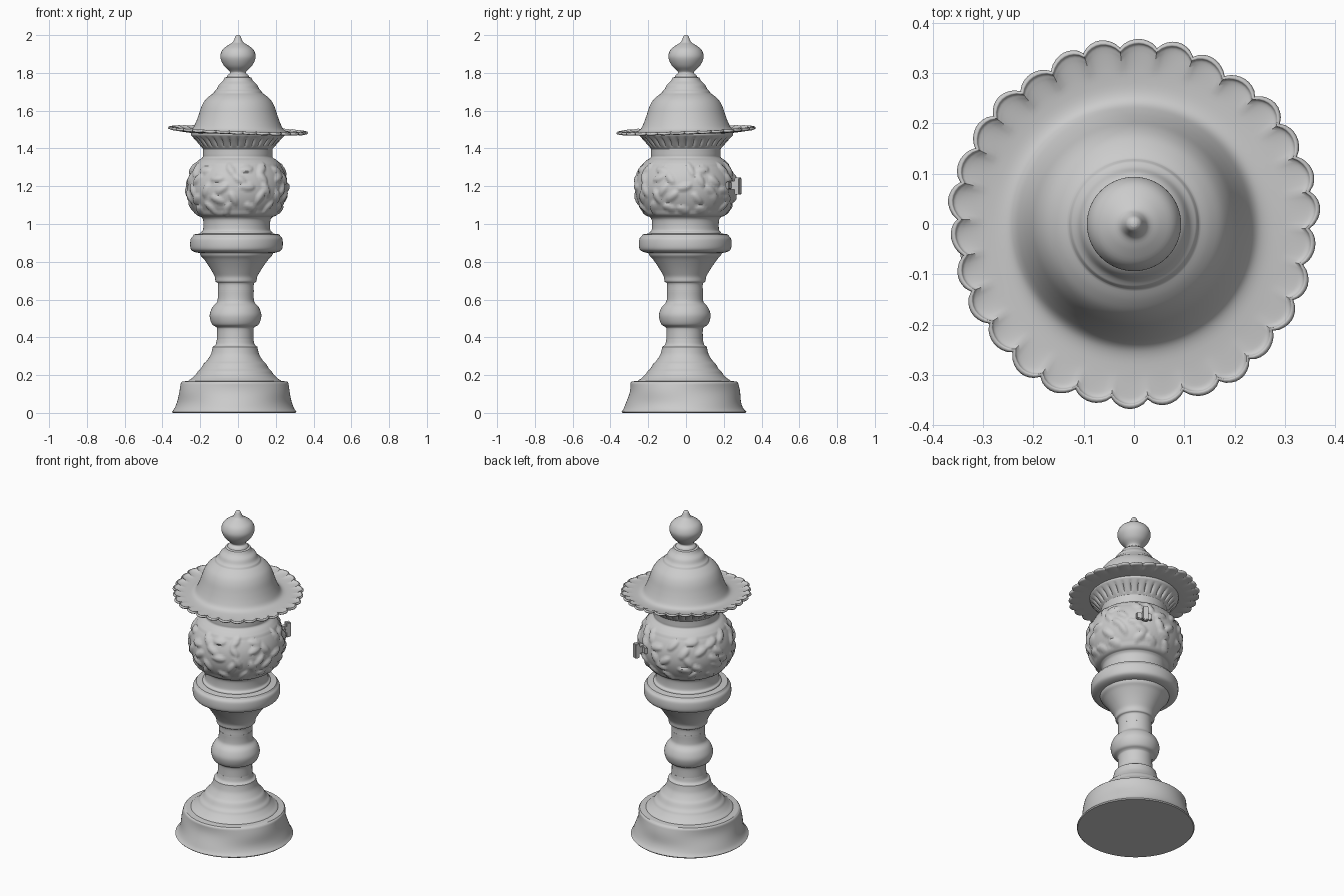
import bpy, bmesh, math, random
from mathutils import Vector, Matrix

old = bpy.data.objects.get("Cube")
if old:
    bpy.data.objects.remove(old, do_unlink=True)

metal = bpy.data.materials.new("plain_grey")
metal.use_nodes = True
GREY = (0.6, 0.6, 0.6, 1)
metal.diffuse_color = GREY
metal.node_tree.nodes["Principled BSDF"].inputs["Base Color"].default_value = GREY


def spline(pts, steps):
    """Smooth curve through profile points; a repeated point makes a corner."""
    p = [Vector(q) for q in pts]
    p = [p[0]] + p + [p[-1]]
    out = []
    for a, b, c, d in zip(p, p[1:], p[2:], p[3:]):
        if (b - c).length < 1e-6:
            continue
        for i in range(steps):
            t = i / steps
            out.append(0.5 * (2 * b + (c - a) * t + (2 * a - 5 * b + 4 * c - d) * t * t
                              + (3 * b - a - 3 * c + d) * t ** 3))
    return out + [p[-1]]


def finish(name, bm, angle=40):
    bmesh.ops.recalc_face_normals(bm, faces=bm.faces)
    mesh = bpy.data.meshes.new(name)
    bm.to_mesh(mesh)
    bm.free()
    mesh.materials.append(metal)
    obj = bpy.data.objects.new(name, mesh)
    bpy.context.collection.objects.link(obj)
    bpy.ops.object.select_all(action='DESELECT')
    obj.select_set(True)
    bpy.context.view_layer.objects.active = obj
    bpy.ops.object.shade_smooth_by_angle(angle=math.radians(angle))
    return obj


def lathe(name, pts, segs=96, steps=4, warp=None):
    """Turned part with closed ends; warp(angle, r, z) adds carved detail."""
    bm = bmesh.new()
    rings = []
    for r, z in spline(pts, steps):
        ring = []
        for i in range(segs):
            a = math.tau * i / segs
            rr, zz = warp(a, r, z) if warp else (r, z)
            lean = max(0, 1 - z / 1.5)      # the stem leans slightly off centre
            ring.append(bm.verts.new((rr * math.cos(a) - 0.02 * lean,
                                      rr * math.sin(a) - 0.01 * lean, zz)))
        rings.append(ring)
    for low, high in zip(rings, rings[1:]):
        for i in range(segs):
            j = (i + 1) % segs
            bm.faces.new((low[i], low[j], high[j], high[i]))
    bm.faces.new(rings[0][::-1])
    bm.faces.new(rings[-1])
    return finish(name, bm)


# Foot: flared plinth with a slightly worn wall
def worn(a, r, z):
    return r + 0.004 * math.sin(3 * a) * math.sin(40 * z), z


lathe("plinth", [(0.325, 0), (0.33, 0.006), (0.33, 0.006), (0.316, 0.025), (0.303, 0.06),
                 (0.292, 0.11), (0.285, 0.158), (0.285, 0.158), (0.278, 0.166),
                 (0.278, 0.166), (0.24, 0.17)], warp=worn)
lathe("foot_dome", [(0.25, 0.16), (0.243, 0.172), (0.225, 0.185), (0.205, 0.205),
                    (0.195, 0.22), (0.18, 0.235), (0.165, 0.26), (0.15, 0.275),
                    (0.13, 0.305), (0.122, 0.33), (0.118, 0.35), (0.118, 0.35),
                    (0.103, 0.362), (0.097, 0.39)])

# Stem with its knob and the cup above
lathe("stem_knob", [(0.097, 0.38), (0.096, 0.44), (0.103, 0.455), (0.122, 0.467),
                    (0.134, 0.495), (0.136, 0.525), (0.122, 0.56), (0.1, 0.585),
                    (0.095, 0.61), (0.095, 0.65)])
lathe("cup", [(0.095, 0.64), (0.095, 0.685), (0.108, 0.695), (0.112, 0.72), (0.125, 0.745),
              (0.147, 0.78), (0.172, 0.815), (0.19, 0.835), (0.197, 0.86)])
lathe("collar_band", [(0.18, 0.845), (0.215, 0.85), (0.238, 0.862), (0.245, 0.885),
                      (0.243, 0.92), (0.232, 0.935), (0.232, 0.935), (0.226, 0.945),
                      (0.226, 0.945), (0.19, 0.95)])

# Globe carved with scattered leaves and scrolls
random.seed(4)
leaves = []
for row in range(5):
    for k in range(14):
        leaves.append((math.tau * (k + row % 2 / 2 + random.uniform(-0.25, 0.25)) / 14,
                       1.085 + row * 0.05 + random.uniform(-0.012, 0.012),
                       random.uniform(-1.2, 1.2)))


def carve(a, r, z):
    bump = 0
    for la, lz, tilt in leaves:
        du = math.remainder(a - la, math.tau) * 0.26
        dv = z - lz
        if abs(du) < 0.08 and abs(dv) < 0.08:
            u = du * math.cos(tilt) + dv * math.sin(tilt)
            v = dv * math.cos(tilt) - du * math.sin(tilt)
            bump = max(bump, 1 - (u / 0.042) ** 2 - (v / 0.02) ** 2)
    return r + 0.012 * math.sqrt(bump) - 0.004 * (1.06 < z < 1.31), z


lathe("globe", [(0.19, 0.935), (0.19, 0.955), (0.178, 0.97), (0.178, 1.02), (0.19, 1.038),
                (0.19, 1.038), (0.215, 1.05), (0.248, 1.1), (0.266, 1.15), (0.27, 1.2),
                (0.262, 1.25), (0.24, 1.3), (0.21, 1.335), (0.186, 1.352),
                (0.184, 1.37), (0.184, 1.405)], segs=192, steps=5, warp=carve)


# Fluted flare under the lid
def flute(a, r, z):
    depth = 0.012 * math.sin(math.pi * min(1, max(0, (z - 1.405) / 0.06)))
    return r - depth * (1 - abs(math.sin(16 * a))) ** 2, z


lathe("fluted_flare", [(0.18, 1.39), (0.186, 1.4), (0.2, 1.415), (0.22, 1.438),
                       (0.238, 1.458), (0.248, 1.47), (0.248, 1.47), (0.25, 1.482),
                       (0.25, 1.482), (0.22, 1.49)], segs=256, warp=flute)


# Bell lid with a tilted scalloped brim
def scallop(a, r, z):
    w = min(1, max(0, (r - 0.2) / 0.15))
    edge = min(1, max(0, (r - 0.3) / 0.05))
    wave = abs(math.sin(15 * a + 0.4)) ** 0.7
    jitter = 0.003 * math.sin(5 * a) + 0.003 * math.sin(11 * a)
    rise = 0.05 * r * (math.sin(a) - math.cos(a)) * 0.75
    return (r + edge * (0.018 * (wave - 1) + jitter),
            z + w * rise + edge * 0.004 * (1 - wave))


lathe("lid", [(0.2, 1.478), (0.26, 1.48), (0.32, 1.484), (0.362, 1.487), (0.362, 1.487),
              (0.368, 1.492), (0.366, 1.5), (0.36, 1.502), (0.355, 1.496), (0.34, 1.493),
              (0.3, 1.491), (0.262, 1.493), (0.24, 1.505), (0.224, 1.535), (0.209, 1.575),
              (0.194, 1.62), (0.176, 1.653), (0.152, 1.677), (0.13, 1.692),
              (0.13, 1.692), (0.124, 1.703), (0.124, 1.703), (0.112, 1.715),
              (0.1, 1.738), (0.08, 1.757), (0.07, 1.775), (0.07, 1.775),
              (0.05, 1.782)], segs=240, warp=scallop)

# Onion finial
lathe("finial", [(0.062, 1.77), (0.055, 1.787), (0.043, 1.798), (0.046, 1.81),
                 (0.072, 1.835), (0.09, 1.868), (0.093, 1.895), (0.08, 1.925),
                 (0.052, 1.947), (0.03, 1.96), (0.021, 1.975), (0.014, 1.993),
                 (0.006, 2.0)], segs=64)


# Latch on the globe's back left side: arm, upright plate and hinge pin
def latch_part(name, size, dist, z):
    bm = bmesh.new()
    bmesh.ops.create_cube(bm, size=1)
    bmesh.ops.scale(bm, vec=size, verts=bm.verts)
    bmesh.ops.bevel(bm, geom=bm.edges[:], offset=0.004, segments=2, affect='EDGES')
    spot = Matrix.Rotation(math.radians(62), 4, 'Z') @ Matrix.Translation((dist, 0, z))
    bmesh.ops.transform(bm, matrix=spot, verts=bm.verts)
    return finish(name, bm)


latch_part("latch_arm", (0.09, 0.03, 0.045), 0.275, 1.205)
latch_part("latch_plate", (0.03, 0.03, 0.09), 0.312, 1.2)
latch_part("latch_hasp", (0.018, 0.09, 0.04), 0.272, 1.205)
